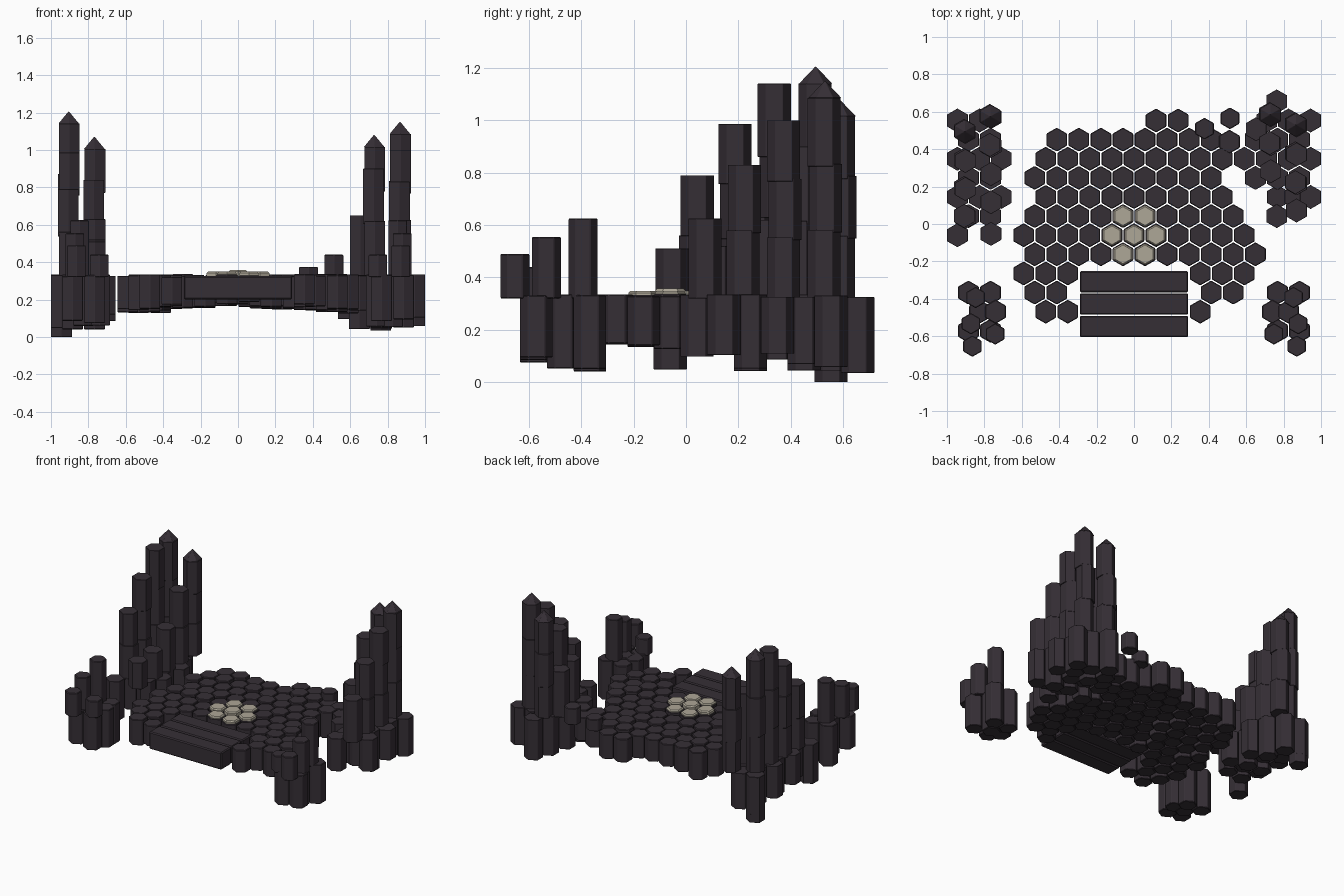
import bpy, bmesh, math, random
from mathutils import Matrix

random.seed(4)
cube = bpy.data.objects.get("Cube")
if cube:
    bpy.data.objects.remove(cube)


def material(name, rgb):
    m = bpy.data.materials.new(name)
    m.use_nodes = True
    m.diffuse_color = (*rgb, 1)
    m.node_tree.nodes["Principled BSDF"].inputs["Base Color"].default_value = (*rgb, 1)
    return m


STONE = material("dark basalt", (0.036, 0.028, 0.036))
PALE = material("pale stone", (0.42, 0.385, 0.31))
PITCH, ROW, Y0 = 0.118, 0.1022, -0.06
R = 0.064
TOP = 0.33


def hexagon(bm, x, y, z0, z1, r=R, r_top=None):
    """Upright six-sided prism with points towards front and back."""
    bmesh.ops.create_cone(bm, cap_ends=True, segments=6, radius1=r,
                          radius2=r if r_top is None else r_top,
                          depth=z1 - z0, matrix=Matrix.Translation((x, y, (z0 + z1) / 2)))


def finish(name, bm, mat, bevel=0.004):
    me = bpy.data.meshes.new(name)
    bm.to_mesh(me)
    bm.free()
    me.materials.append(mat)
    ob = bpy.data.objects.new(name, me)
    bpy.context.collection.objects.link(ob)
    if bevel:
        mod = ob.modifiers.new("worn_edges", 'BEVEL')
        mod.width, mod.segments, mod.limit_method = bevel, 1, 'ANGLE'


def spot(row, k):
    return (k + 0.5 * (row % 2)) * PITCH, Y0 + row * ROW


# Floor: rows of the honeycomb as row -> ranges of cells
rows = {6: [(1, 2)], 5: [(-4, 3)], 4: [(-4, 4)], 3: [(-5, 3)], 2: [(-4, 4)],
        1: [(-5, 4)], 0: [(-5, 5)], -1: [(-5, 5)], -2: [(-5, -3), (3, 5)],
        -3: [(-5, -4), (3, 4)], -4: [(-4, -3), (3, 3)]}
bm = bmesh.new()
for row, spans in rows.items():
    for a, b in spans:
        for k in range(a, b + 1):
            x, y = spot(row, k)
            low = 0.182 - 0.05 * min(1, (abs(x) + 0.3 * y) / 0.6)
            hexagon(bm, x, y, low + random.uniform(-0.01, 0.01),
                    TOP + random.uniform(-0.01, 0.006))
hexagon(bm, 0.51, 0.44, 0.16, TOP)
finish("honeycomb_floor", bm, STONE)

# Pale flower of seven tiles in the floor
bm = bmesh.new()
for row, k in [(0, -1), (0, 0), (0, 1), (1, -1), (1, 0), (-1, -1), (-1, 0)]:
    x, y = spot(row, k)
    top = 0.357 if (row, k) == (0, 0) else 0.349
    hexagon(bm, x, y, 0.325, top - 0.008, 0.058)
    hexagon(bm, x, y, top - 0.008, top, 0.058, 0.05)
finish("pale_floor_tiles", bm, PALE, 0)

# Entrance slabs
for i in range(3):
    bm = bmesh.new()
    bmesh.ops.create_cube(bm, size=1, matrix=Matrix.Translation((0, -0.308 - i * 0.12, 0.263))
                          @ Matrix.Diagonal((0.58, 0.114, 0.125, 1)))
    finish(f"entrance_slab_{i + 1}", bm, STONE, 0.007)


def column(bm, x, y, top, spire=False, r=R):
    """Stack of slightly uneven drums above the base, with an optional pointed cap."""
    body = top - 0.065 if spire else top
    n = max(1, round((body - TOP) / 0.24))
    step = (body - TOP) / n
    for i in range(n):
        d = 0.003 * (-1) ** i
        hexagon(bm, x + d, y - d, TOP - 0.01 + i * step, TOP + (i + 1) * step, r)
    if spire:
        hexagon(bm, x, y, body, top, r, 0.002)


# Lowest point of the base stones in each honeycomb row
LOW = {7: 0.035, 6: 0.04, 5: 0.045, 4: 0.08, 3: 0.04, 2: 0.095, 1: 0.085, 0: 0.035,
       -3: 0.035, -4: 0.045, -5: 0.065}


def base(bm, layout, side=1):
    for row, xs in layout.items():
        for x in xs:
            hexagon(bm, side * x, Y0 + row * ROW, LOW[row] + random.uniform(0, 0.03),
                    TOP + random.uniform(-0.005, 0.006))


# Rear cluster on the -x side: outer and inner staircases of columns
bm = bmesh.new()
even, odd = (0.944, 0.826, 0.71), (0.885, 0.767)
base(bm, {6: even[:2], 5: odd, 4: even, 3: odd, 2: even, 1: odd, 0: even[:1]}, -1)
hexagon(bm, -0.944, 0.553, 0, TOP)
for y, h in [(0.04, 0.79), (0.19, 0.985), (0.34, 1.14)]:
    column(bm, -0.905, y, h)
column(bm, -0.905, 0.495, 1.205, True)
for y, h in [(-0.05, 0.51), (0.12, 0.52), (0.27, 0.63), (0.42, 0.84)]:
    column(bm, -0.768, y, h)
column(bm, -0.768, 0.575, 1.07, True)
finish("rear_right_columns", bm, STONE)

# Rear cluster on the +x side
bm = bmesh.new()
base(bm, {7: (0.763,), 6: (0.944, 0.826, 0.71), 5: (0.649, 0.767, 0.885),
          4: (0.59, 0.708, 0.826, 0.944), 3: (0.649, 0.767, 0.885),
          2: (0.767, 0.86, 0.944), 1: (0.763,)})
for y, h in [(0.075, 0.625), (0.22, 0.83), (0.375, 1.0)]:
    column(bm, 0.866, y, h)
column(bm, 0.866, 0.53, 1.15, True)
for y, h in [(0.285, 0.62), (0.43, 0.9)]:
    column(bm, 0.728, y, h)
column(bm, 0.728, 0.585, 1.08, True)
column(bm, 0.65, 0.51, 0.65)
finish("rear_left_columns", bm, STONE)

# Small front clusters, mirrored
for side, name in ((-1, "right"), (1, "left")):
    bm = bmesh.new()
    base(bm, {-3: (0.885, 0.767), -4: (0.826, 0.74), -5: (0.885, 0.767)}, side)
    for x, y, h in [(0.85, -0.39, 0.625), (0.875, -0.53, 0.555),
                    (0.867, -0.65, 0.49), (0.745, -0.585, 0.44)]:
        column(bm, side * x, y, h, r=0.057)
    finish(f"front_{name}_columns", bm, STONE)

# Loose stones hovering behind the floor
bm = bmesh.new()
hexagon(bm, 0.377, 0.51, 0.29, 0.375, 0.058)
hexagon(bm, 0.513, 0.565, 0.32, 0.44, 0.058)
finish("floating_stones", bm, STONE)
